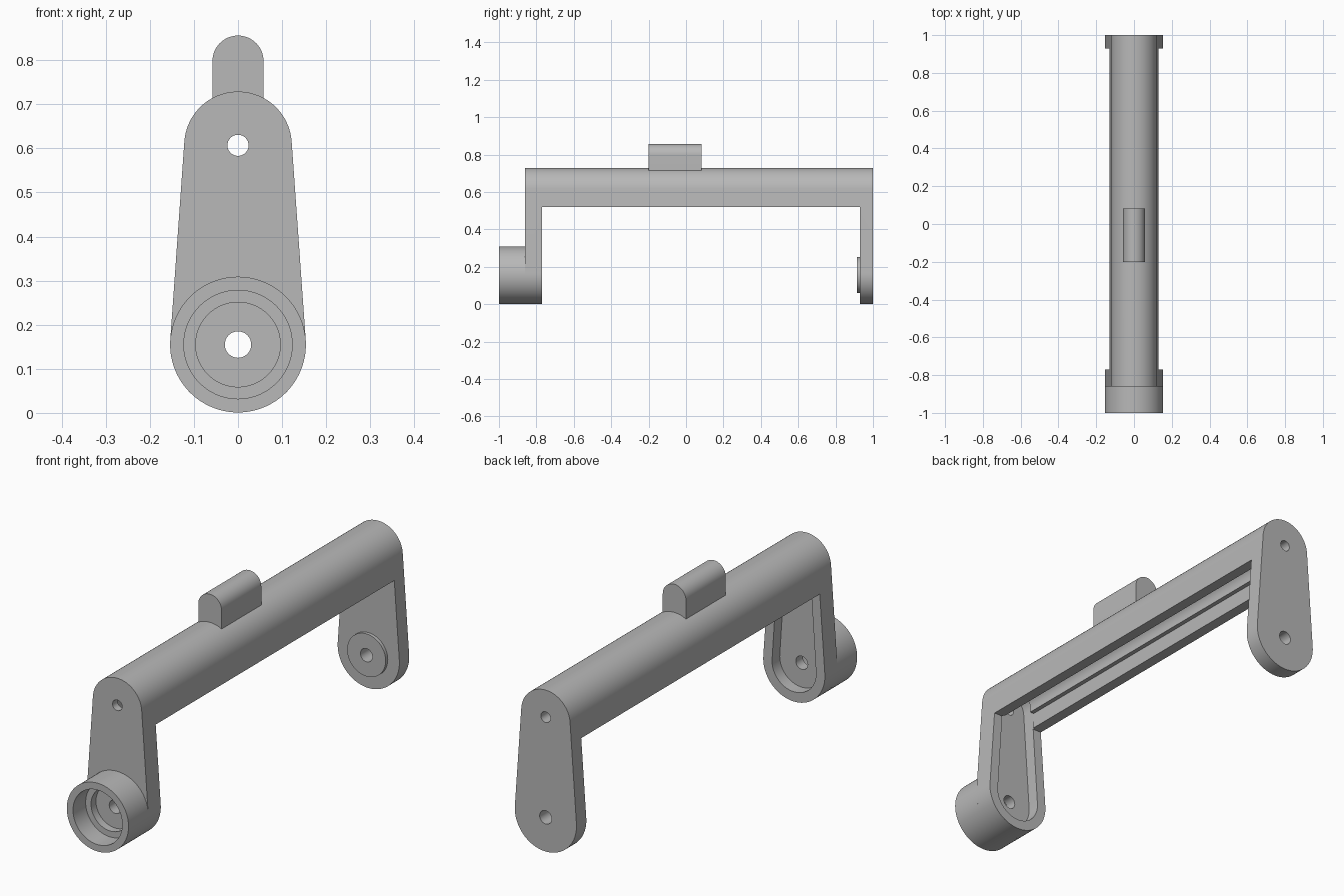
import bpy, bmesh, math

default = bpy.data.objects.get("Cube")
if default:
    bpy.data.objects.remove(default, do_unlink=True)

grey = bpy.data.materials.new("plain_grey")
grey.use_nodes = True
colour = (0.48, 0.48, 0.48, 1)
grey.diffuse_color = colour
grey.node_tree.nodes["Principled BSDF"].inputs["Base Color"].default_value = colour


def add_object(name, bm):
    bmesh.ops.recalc_face_normals(bm, faces=bm.faces)
    mesh = bpy.data.meshes.new(name)
    bm.to_mesh(mesh)
    bm.free()
    mesh.materials.append(grey)
    obj = bpy.data.objects.new(name, mesh)
    bpy.context.collection.objects.link(obj)
    return obj


def link_plate(name, y0, y1, low_z, low_r, high_z, high_r, steps=40):
    """Hull of two circles in the xz plane, extruded along y."""
    tilt = math.asin((low_r - high_r) / (high_z - low_z))
    points = []
    for z, r, start, end in ((high_z, high_r, tilt, math.pi - tilt),
                             (low_z, low_r, math.pi - tilt, math.tau + tilt)):
        for i in range(steps + 1):
            a = start + (end - start) * i / steps
            points.append((r * math.cos(a), y0, z + r * math.sin(a)))
    bm = bmesh.new()
    face = bm.faces.new([bm.verts.new(p) for p in points])
    result = bmesh.ops.extrude_face_region(bm, geom=[face])
    verts = [v for v in result["geom"] if isinstance(v, bmesh.types.BMVert)]
    bmesh.ops.translate(bm, verts=verts, vec=(0, y1 - y0, 0))
    return add_object(name, bm)


def rod(name, y0, y1, z, r, segments=72):
    bm = bmesh.new()
    bmesh.ops.create_cone(bm, cap_ends=True, segments=segments,
                          radius1=r, radius2=r, depth=y1 - y0)
    for v in bm.verts:
        x, y, h = v.co
        v.co = (x, h + (y0 + y1) / 2, z + y)
    return add_object(name, bm)


def block(name, half_x, y0, y1, z0, z1):
    bm = bmesh.new()
    bmesh.ops.create_cube(bm, size=1)
    for v in bm.verts:
        x, y, z = v.co
        v.co = (x * 2 * half_x, y0 + (y + 0.5) * (y1 - y0), z0 + (z + 0.5) * (z1 - z0))
    return add_object(name, bm)


def combine(base, operation, *tools):
    for tool in tools:
        tool.hide_render = True
        mod = base.modifiers.new(operation.lower(), "BOOLEAN")
        mod.operation, mod.solver, mod.object = operation, "EXACT", tool
        bpy.context.view_layer.update()
        graph = bpy.context.evaluated_depsgraph_get()
        mesh = bpy.data.meshes.new_from_object(base.evaluated_get(graph))
        base.modifiers.clear()
        base.data = mesh
        bpy.data.objects.remove(tool, do_unlink=True)


LOW_Z, LOW_R = 0.155, 0.154     # lower pivot
HIGH_Z, HIGH_R = 0.607, 0.122   # bar axis
FRONT, INNER_FRONT, INNER_BACK, BACK = -0.86, -0.77, 0.93, 1.0

# Bar with two tapered legs
frame = link_plate("handle_frame", FRONT, BACK, LOW_Z, LOW_R, HIGH_Z, HIGH_R)
combine(frame, "DIFFERENCE", block("gap", 0.3, INNER_FRONT, INNER_BACK, -0.1, 0.52))

# Top lug and pivot boss on the back leg
combine(frame, "UNION",
        link_plate("top_lug", -0.2, 0.083, 0.7, 0.058, 0.798, 0.058, 24),
        rod("pivot_boss", 0.915, 0.95, LOW_Z, 0.096))

# Hollow bar, recessed front leg and drilled holes
combine(frame, "DIFFERENCE",
        link_plate("leg_recess", -0.825, -0.76, LOW_Z, 0.11, HIGH_Z, 0.08),
        block("channel", 0.08, -0.79, INNER_BACK, 0.4, 0.59),
        rod("bar_hollow", -0.81, INNER_BACK, HIGH_Z, 0.063),
        rod("upper_hole", -1.1, 1.1, HIGH_Z, 0.024, 32),
        rod("lower_hole", -1.1, 1.1, LOW_Z, 0.03, 32),
        rod("lug_hole", -0.4, 0.4, 0.798, 0.025, 32))

# Stepped cup on the front leg
cup = rod("front_cup", -1, FRONT, LOW_Z, LOW_R, 96)
combine(cup, "DIFFERENCE",
        rod("wide_bore", -1.1, -0.91, LOW_Z, 0.123),
        rod("narrow_bore", -1.1, -0.875, LOW_Z, 0.096),
        rod("cup_hole", -1.1, -0.8, LOW_Z, 0.03, 32))

# Smooth curves, crisp edges
bpy.ops.object.select_all(action="DESELECT")
for obj in (frame, cup):
    obj.select_set(True)
bpy.context.view_layer.objects.active = frame
bpy.ops.object.shade_smooth_by_angle(angle=math.radians(30))
